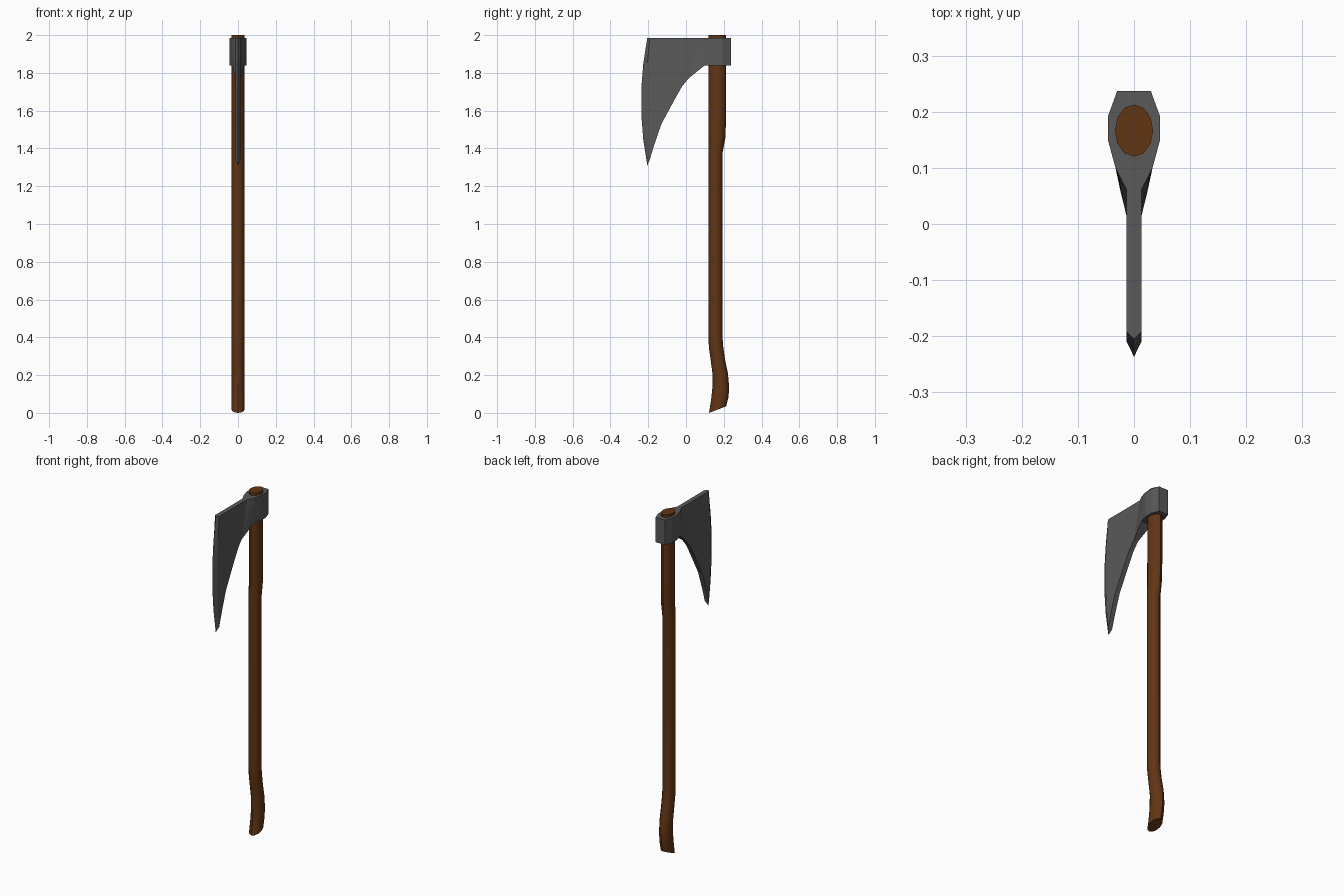
import bpy, bmesh, math

if "Cube" in bpy.data.objects:
    bpy.data.objects.remove(bpy.data.objects["Cube"])


def paint(obj, name, rgb):
    mat = bpy.data.materials.new(name)
    mat.diffuse_color = (*rgb, 1)
    mat.use_nodes = True
    mat.node_tree.nodes["Principled BSDF"].inputs["Base Color"].default_value = mat.diffuse_color
    obj.data.materials.append(mat)


def finish(bm, name):
    bmesh.ops.remove_doubles(bm, verts=bm.verts, dist=1e-5)
    bmesh.ops.recalc_face_normals(bm, faces=bm.faces)
    mesh = bpy.data.meshes.new(name)
    bm.to_mesh(mesh)
    bm.free()
    obj = bpy.data.objects.new(name, mesh)
    bpy.context.collection.objects.link(obj)
    return obj


def loft(name, rings):
    """Bridge closed rings of equal length and cap both ends."""
    bm = bmesh.new()
    loops = [[bm.verts.new(p) for p in r] for r in rings]
    n = len(loops[0])
    for a, b in zip(loops, loops[1:]):
        for i in range(n):
            j = (i + 1) % n
            bm.faces.new((a[i], a[j], b[j], b[i]))
    bm.faces.new(loops[0])
    bm.faces.new(loops[-1])
    return finish(bm, name)


# Handle: oval rings given by front and back points (y, z, y, z)
SIDES = 12
stations = [
    (0.122, 0.0, 0.213, 0.035), (0.133, 0.07, 0.224, 0.08),
    (0.14, 0.135, 0.229, 0.13), (0.141, 0.2, 0.222, 0.21),
    (0.132, 0.27, 0.207, 0.28), (0.122, 0.34, 0.197, 0.35),
    (0.119, 0.38, 0.194, 0.39), (0.119, 1.38, 0.194, 1.38),
    (0.12, 1.46, 0.209, 1.46), (0.12, 1.6, 0.213, 1.6),
    (0.12, 2.0, 0.213, 2.0),
]
rings = []
for yf, zf, yb, zb in stations:
    ring = []
    for i in range(SIDES):
        a = 2 * math.pi * i / SIDES
        t = 0.5 + 0.5 * math.sin(a)
        ring.append((0.034 * math.cos(a), yf + (yb - yf) * t, zf + (zb - zf) * t))
    rings.append(ring)
handle = loft("handle", rings)
paint(handle, "wood", (0.12, 0.035, 0.007))
bpy.context.view_layer.objects.active = handle
handle.select_set(True)
bpy.ops.object.shade_smooth_by_angle(angle=math.radians(35))

# Axe head: vertical columns from poll to edge (y top, y bottom, z bottom, half width)
TOP = 1.985
ROWS = 6
columns = [
    (0.237, 0.237, 1.84, 0.03), (0.193, 0.193, 1.84, 0.046),
    (0.148, 0.148, 1.84, 0.046), (0.1, 0.1, 1.84, 0.033),
    (0.082, 0.058, 1.807, 0.024), (0.062, 0.015, 1.772, 0.0135),
    (-0.02, -0.02, 1.73, 0.0135), (-0.06, -0.06, 1.66, 0.0135),
    (-0.13, -0.13, 1.53, 0.0135), (-0.168, -0.168, 1.42, 0.0135),
    (-0.192, -0.192, 1.34, 0.0135), (-0.205, -0.205, 1.31, 0.0),
]
bulge = {10: 0.018, 11: 0.033}  # curved bevel line and cutting edge
rings = []
for k, (yt, yb, zb, w) in enumerate(columns):
    side = []
    for r in range(ROWS):
        t = r / (ROWS - 1)
        y = yt + (yb - yt) * t - bulge.get(k, 0) * 4 * t * (1 - t)
        side.append((w, y, TOP + (zb - TOP) * t))
    rings.append(side + [(-x, y, z) for x, y, z in reversed(side)])

bm = bmesh.new()
loops = [[bm.verts.new(p) for p in r] for r in rings]
n = 2 * ROWS
for a, b in zip(loops, loops[1:]):
    for i in range(n):
        j = (i + 1) % n
        bm.faces.new((a[i], a[j], b[j], b[i]))
bm.faces.new(loops[0])
head = finish(bm, "axe_head")
paint(head, "steel", (0.1, 0.1, 0.1))
